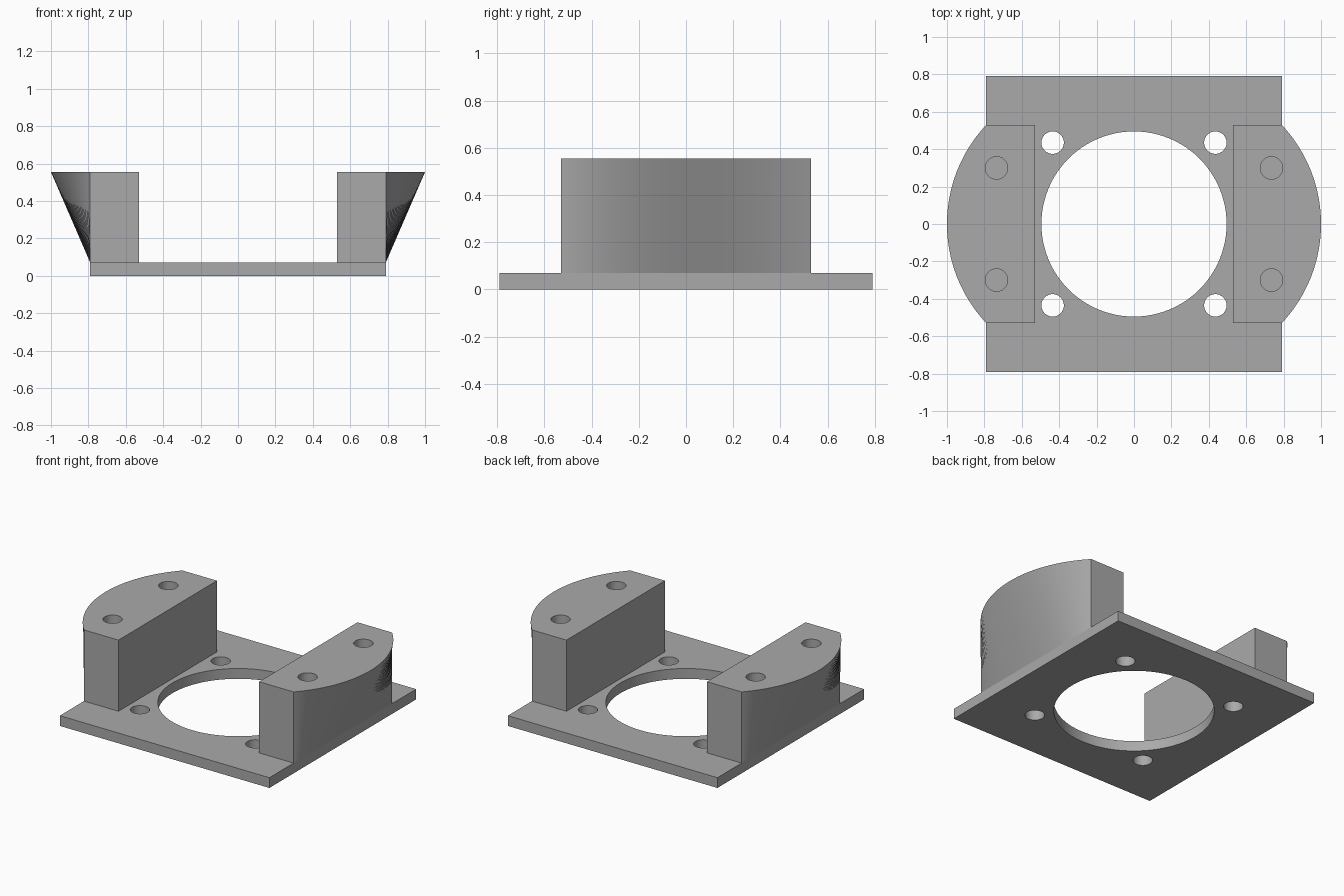
import bpy
import bmesh
import math

cube = bpy.data.objects.get("Cube")
if cube:
    bpy.data.objects.remove(cube, do_unlink=True)

PLATE_TOP, TOP = 0.07, 0.555
HALF = 0.79            # half width of the square plate
INNER, DEPTH = 0.53, 0.53   # inner face and half length of a block
HOLE = 0.06

grey = bpy.data.materials.new("plain grey")
grey.use_nodes = True
colour = (0.4, 0.4, 0.4, 1)
grey.diffuse_color = colour
grey.node_tree.nodes["Principled BSDF"].inputs["Base Color"].default_value = colour


def make(name, bm):
    bmesh.ops.recalc_face_normals(bm, faces=bm.faces)
    mesh = bpy.data.meshes.new(name)
    bm.to_mesh(mesh)
    bm.free()
    mesh.materials.append(grey)
    obj = bpy.data.objects.new(name, mesh)
    bpy.context.collection.objects.link(obj)
    return obj


def activate(obj):
    bpy.ops.object.select_all(action='DESELECT')
    obj.select_set(True)
    bpy.context.view_layer.objects.active = obj


def drill(obj, x, y, radius, z0, z1, sides=48):
    """Cut a vertical round hole between two heights."""
    bpy.ops.mesh.primitive_cylinder_add(vertices=sides, radius=radius, depth=z1 - z0,
                                        location=(x, y, (z0 + z1) / 2))
    cutter = bpy.context.object
    cutter.hide_render = True
    cutter.data.materials.append(grey)
    mod = obj.modifiers.new("hole", 'BOOLEAN')
    mod.operation, mod.solver, mod.object = 'DIFFERENCE', 'EXACT', cutter
    activate(obj)
    bpy.ops.object.modifier_apply(modifier=mod.name)
    bpy.data.objects.remove(cutter, do_unlink=True)


# Square base plate with a large opening and four screw holes
bm = bmesh.new()
bmesh.ops.create_cube(bm, size=1)
for v in bm.verts:
    v.co.x *= 2 * HALF
    v.co.y *= 2 * HALF
    v.co.z = (v.co.z + 0.5) * PLATE_TOP
plate = make("base_plate", bm)
drill(plate, 0, 0, 0.495, -0.1, 0.2, 96)
for sx in (-1, 1):
    for sy in (-1, 1):
        drill(plate, sx * 0.435, sy * 0.435, HOLE, -0.1, 0.2)
activate(plate)
bpy.ops.object.shade_smooth_by_angle(angle=math.radians(30))


# Side block: straight outer edge at the bottom lofted to an arc at the top
def side_block(name, side, steps=48):
    bulge = 1 - HALF
    radius = (DEPTH ** 2 + bulge ** 2) / (2 * bulge)
    half_angle = math.asin(DEPTH / radius)
    bm = bmesh.new()
    low, high = [], []
    for i in range(steps + 1):
        a = half_angle * (2 * i / steps - 1)
        y = radius * math.sin(a)
        x = 1 - radius + radius * math.cos(a)
        low.append(bm.verts.new((side * HALF, y, PLATE_TOP)))
        high.append(bm.verts.new((side * x, y, TOP)))
    for ring, z in ((low, PLATE_TOP), (high, TOP)):
        for y in (DEPTH, -DEPTH):
            ring.append(bm.verts.new((side * INNER, y, z)))
    n = len(low)
    for i in range(n):
        j = (i + 1) % n
        bm.faces.new((low[i], low[j], high[j], high[i]))
    bm.faces.new(low)
    bm.faces.new(high)
    block = make(name, bm)
    # Two blind screw holes in the top
    for y in (-0.3, 0.3):
        drill(block, side * 0.735, y, HOLE, 0.25, TOP + 0.1)
    activate(block)
    bpy.ops.object.shade_smooth_by_angle(angle=math.radians(30))


side_block("left_block", 1)
side_block("right_block", -1)
